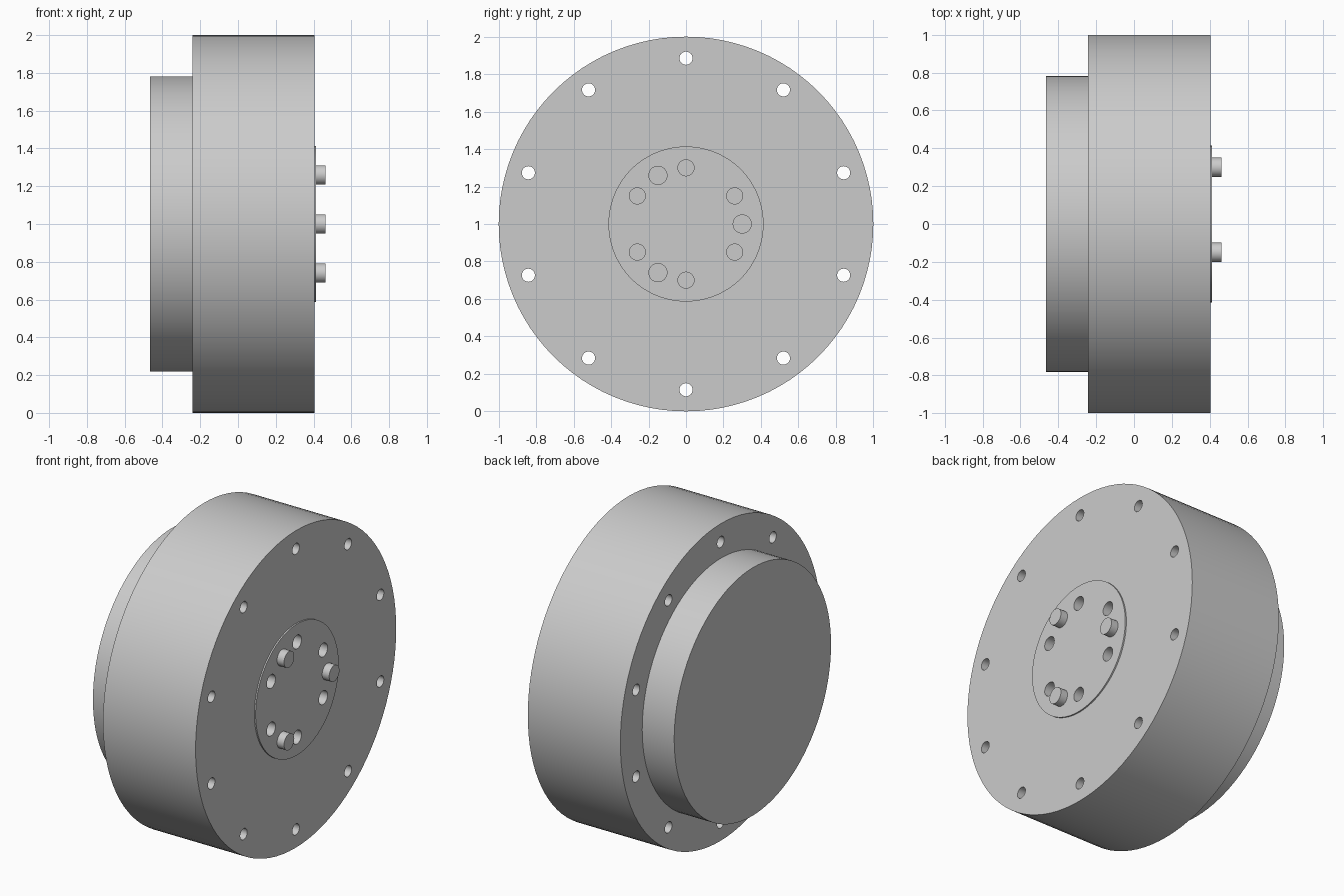
import bpy
import math

old = bpy.data.objects.get("Cube")
if old:
    bpy.data.objects.remove(old, do_unlink=True)

# Single grey metal
metal = bpy.data.materials.new("grey_metal")
metal.use_nodes = True
grey = (0.6, 0.6, 0.6, 1)
metal.diffuse_color = grey
metal.node_tree.nodes["Principled BSDF"].inputs["Base Color"].default_value = grey

REAR, STEP, FACE, PLATE, TIP = -0.465, -0.242, 0.404, 0.413, 0.462
AXIS_Z = 1.0


def disc(name, radius, x0, x1, y=0, z=AXIS_Z, sides=96):
    """Cylinder lying along x, from x0 to x1."""
    bpy.ops.mesh.primitive_cylinder_add(
        vertices=sides, radius=radius, depth=x1 - x0,
        location=((x0 + x1) / 2, y, z), rotation=(0, math.pi / 2, 0))
    obj = bpy.context.object
    obj.name = name
    bpy.ops.object.transform_apply(location=True, rotation=True, scale=True)
    obj.data.materials.append(metal)
    return obj


def ring(name, count, start, ring_radius, radius, x0, x1):
    """Equal discs spaced round the axis; start is in degrees."""
    parts = []
    for i in range(count):
        a = math.radians(start) + math.tau * i / count
        parts.append(disc(f"{name}_{i + 1}", radius, x0, x1,
                          ring_radius * math.cos(a),
                          AXIS_Z + ring_radius * math.sin(a), 32))
    return parts


def activate(obj):
    bpy.ops.object.select_all(action="DESELECT")
    obj.select_set(True)
    bpy.context.view_layer.objects.active = obj


def drill(obj, cutters):
    activate(obj)
    for cutter in cutters:
        mod = obj.modifiers.new("hole", "BOOLEAN")
        mod.operation = "DIFFERENCE"
        mod.solver = "EXACT"
        mod.object = cutter
        bpy.ops.object.modifier_apply(modifier=mod.name)


# Main bodies
housing = disc("housing", 1.0, STEP, FACE)
rear_drum = disc("rear_drum", 0.782, REAR, STEP)
hub_plate = disc("hub_plate", 0.414, FACE, PLATE)

# Drive pins on the hub
pins = ring("drive_pin", 3, 0, 0.3, 0.051, PLATE, TIP)

# Through holes round the rim, blind holes in the hub
rim_cutters = ring("rim_cutter", 10, 18, 0.885, 0.035, STEP - 0.1, FACE + 0.1)
hub_cutters = ring("hub_cutter", 6, 30, 0.3, 0.043, FACE - 0.12, PLATE + 0.1)
drill(housing, rim_cutters + hub_cutters)
drill(hub_plate, hub_cutters)
for cutter in rim_cutters + hub_cutters:
    bpy.data.objects.remove(cutter, do_unlink=True)

# Smooth round walls, crisp rims
for obj in [housing, rear_drum, hub_plate] + pins:
    activate(obj)
    bpy.ops.object.shade_smooth_by_angle(angle=math.radians(30))
